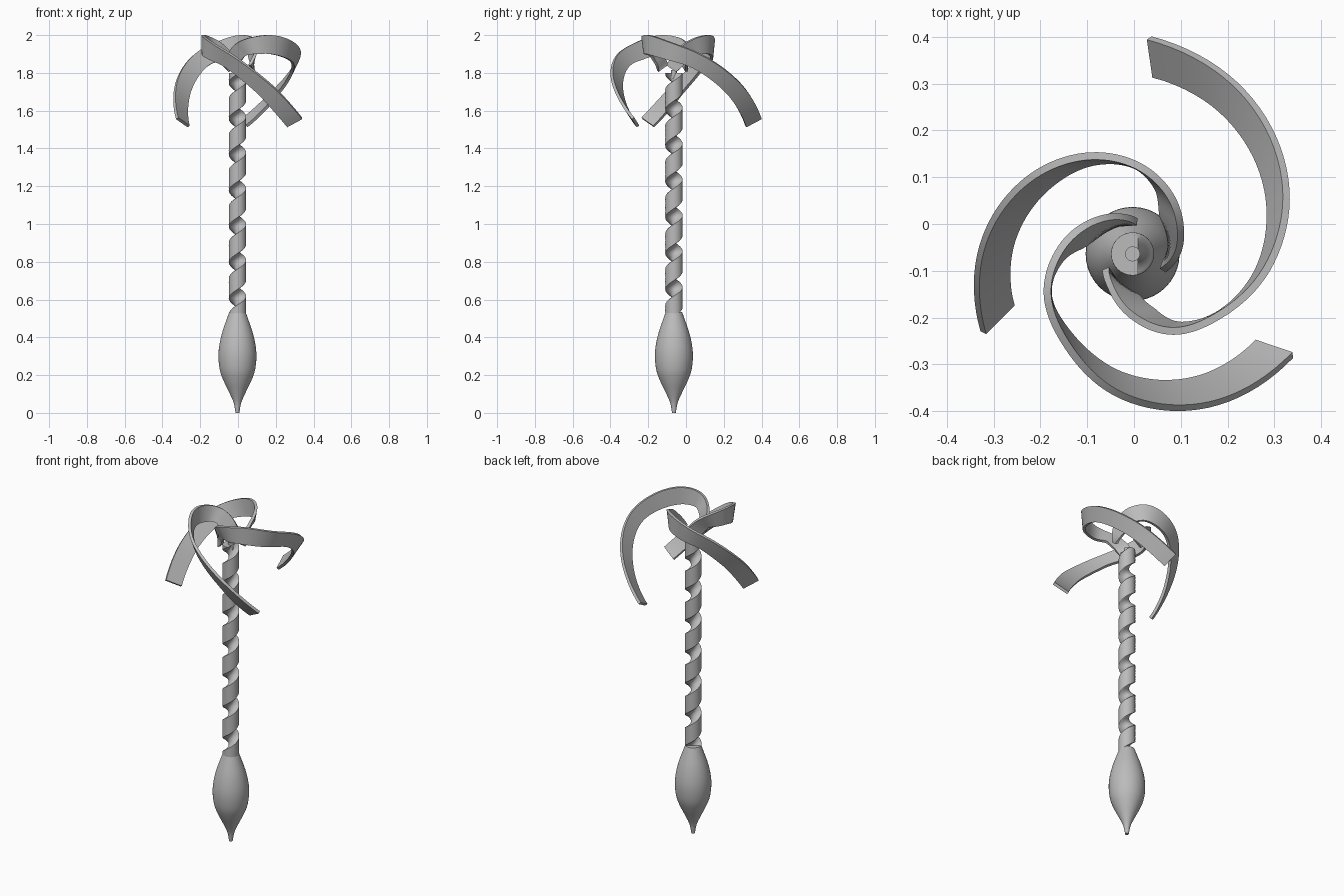
import bpy, bmesh, math
from mathutils import Vector

cube = bpy.data.objects.get("Cube")
if cube:
    bpy.data.objects.remove(cube, do_unlink=True)

AXIS = Vector((-0.003, -0.064, 0))

grey = bpy.data.materials.new("plain_grey")
grey.use_nodes = True
grey.diffuse_color = (0.5, 0.5, 0.5, 1)
grey.node_tree.nodes["Principled BSDF"].inputs["Base Color"].default_value = (0.5, 0.5, 0.5, 1)


def sample(table, u):
    """Smooth interpolation through evenly spaced values, u from 0 to 1."""
    last = len(table) - 1
    i = min(int(u * last), last - 1)
    f = u * last - i
    b, c = table[i], table[i + 1]
    a = table[i - 1] if i else 2 * b - c
    d = table[i + 2] if i + 2 <= last else 2 * c - b
    return b + 0.5 * f * (c - a + f * (2 * a - 5 * b + 4 * c - d + f * (3 * (b - c) + d - a)))


def loft(name, rings, sharp_angle):
    """Skin a stack of closed rings and cap both ends."""
    bm = bmesh.new()
    loops = [[bm.verts.new(p) for p in ring] for ring in rings]
    for low, high in zip(loops, loops[1:]):
        n = len(low)
        for k in range(n):
            bm.faces.new((low[k], low[(k + 1) % n], high[(k + 1) % n], high[k]))
    bm.faces.new(loops[0][::-1])
    bm.faces.new(loops[-1])
    bmesh.ops.recalc_face_normals(bm, faces=bm.faces)
    mesh = bpy.data.meshes.new(name)
    bm.to_mesh(mesh)
    bm.free()
    mesh.materials.append(grey)
    obj = bpy.data.objects.new(name, mesh)
    bpy.context.collection.objects.link(obj)
    bpy.ops.object.select_all(action='DESELECT')
    obj.select_set(True)
    bpy.context.view_layer.objects.active = obj
    bpy.ops.object.shade_smooth_by_angle(angle=math.radians(sharp_angle))
    return obj


def circle(radius, z, sides=40):
    return [AXIS + Vector((radius * math.cos(k * math.tau / sides),
                           radius * math.sin(k * math.tau / sides), z)) for k in range(sides)]


# Spindle-shaped seed body
body = [0.01, 0.02, 0.043, 0.069, 0.09, 0.099, 0.1, 0.093, 0.08, 0.062, 0.043]
loft("seed_body", [circle(sample(body, k / 40), 0.535 * k / 40) for k in range(41)], 40)


# Twisted stalk: a half-round section with one flat side, turning as it rises
def half_round(z, sides=32):
    turn = (z - 1.8) * math.tau / 0.19
    ring = []
    for k in range(sides):
        a = k * math.tau / sides
        x, y = min(0.046 * math.cos(a), 0.012), 0.046 * math.sin(a)
        ring.append(AXIS + Vector((x * math.cos(turn) - y * math.sin(turn),
                                   x * math.sin(turn) + y * math.cos(turn), z)))
    return ring


loft("twisted_stalk", [half_round(0.525 + 1.275 * k / 280) for k in range(281)], 40)

# Short pin where the awns leave the stalk
loft("stalk_pin", [circle(0.016, z, 20) for z in (1.77, 1.815)], 40)

# Spiral awns: shared height, lean and drop; each has its own start, sweep and reach
HEIGHT = [1.84, 1.9, 1.955, 1.99, 1.998, 1.96, 1.885, 1.745, 1.555]
LEAN = [0.03, 0.045, 0.035, 0.012, 0.002, 0.015, 0.04, 0.06, 0.075]
DROP = [0.035, 0.048, 0.065, 0.09, 0.1, 0.09, 0.07, 0.055, 0.043]
AWNS = {
    "awn_right_sweep": (208, 237, [0.073, 0.094, 0.137, 0.194, 0.239, 0.303, 0.37, 0.425, 0.467]),
    "awn_front_sweep": (82, 245, [0.077, 0.094, 0.12, 0.16, 0.209, 0.25, 0.312, 0.367, 0.409]),
    "awn_back_sweep": (-29, 236, [0.081, 0.103, 0.126, 0.16, 0.201, 0.244, 0.287, 0.329, 0.365]),
}
UP = Vector((0, 0, 1))
STEPS = 72
for name, (start, sweep, reach) in AWNS.items():
    def rim(u):
        a = math.radians(start + sweep * u)
        r = sample(reach, u)
        return AXIS + Vector((r * math.cos(a), r * math.sin(a), sample(HEIGHT, u)))

    rings = []
    for k in range(STEPS + 1):
        u = k / STEPS
        tangent = (rim(min(u + 0.01, 1)) - rim(max(u - 0.01, 0))).normalized()
        inward = UP.cross(tangent).normalized()
        ahead = inward.cross(UP)
        slope = tangent.z / tangent.dot(ahead)
        # Keep each cut square to the path as it climbs and falls
        width = inward * sample(LEAN, u) + (ahead * slope - UP) * sample(DROP, u)
        thick = tangent.cross(width).normalized() * 0.016
        p = rim(u)
        rings.append([p, p + width, p + width + thick, p + thick])
    loft(name, rings, 40)
